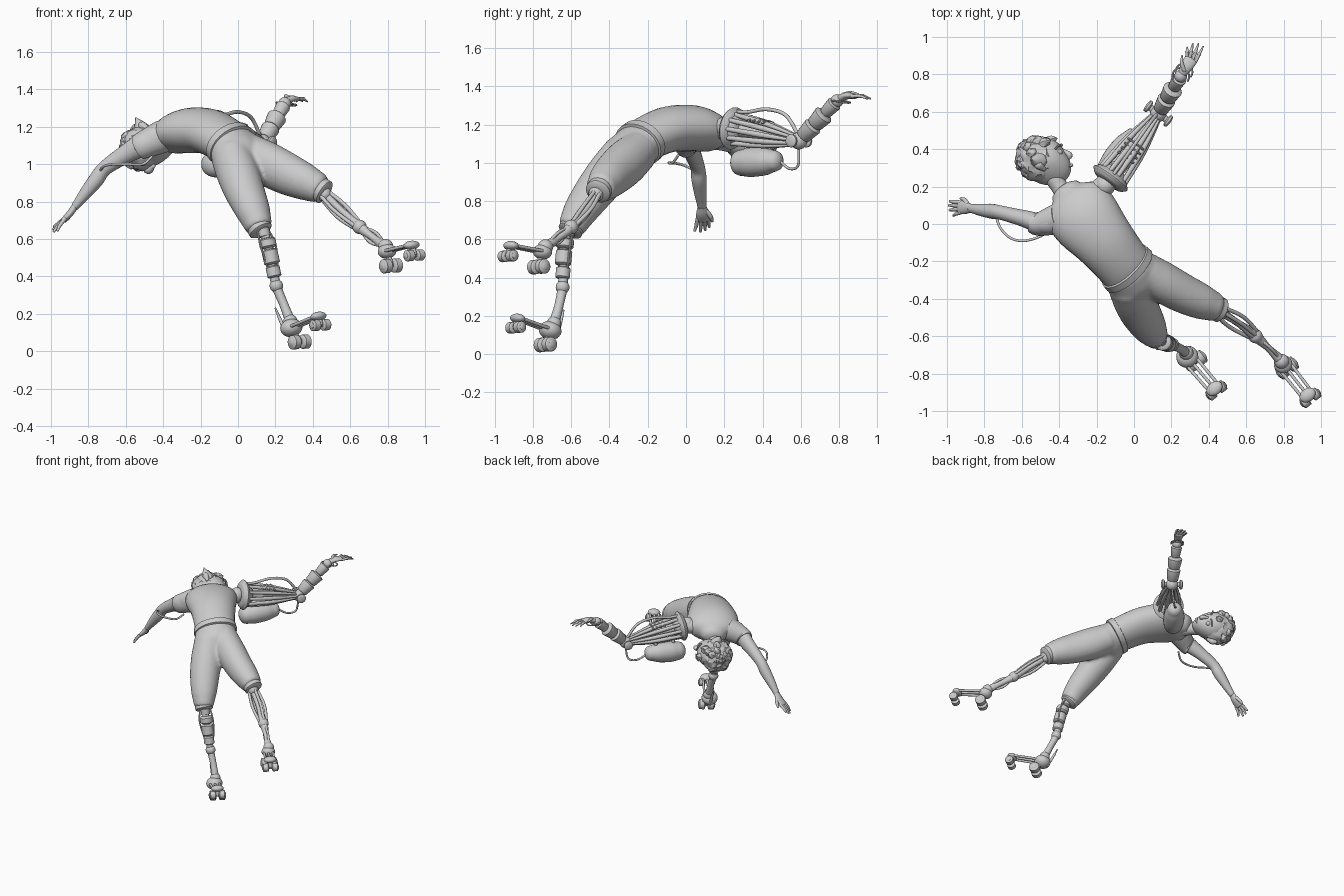
import bpy, bmesh, math, random
from mathutils import Vector as V, Matrix, noise

if "Cube" in bpy.data.objects:
    bpy.data.objects.remove(bpy.data.objects["Cube"])

random.seed(3)
LAT = V((.79, .61, .05)).normalized()      # body left-right direction


def make(name, bm, smooth=40):
    bmesh.ops.recalc_face_normals(bm, faces=bm.faces)
    me = bpy.data.meshes.new(name)
    bm.to_mesh(me)
    bm.free()
    ob = bpy.data.objects.new(name, me)
    bpy.context.collection.objects.link(ob)
    bpy.ops.object.select_all(action='DESELECT')
    ob.select_set(True)
    bpy.context.view_layer.objects.active = ob
    if smooth:
        bpy.ops.object.shade_smooth_by_angle(angle=math.radians(smooth))
    return ob


def add_loft(bm, rows, lat=LAT, n=20, sub=5, cap=.6):
    """Smooth skin through rows of (x, y, z, lateral radius, depth radius)."""
    P = [V(r) for r in rows]
    P = [2 * P[0] - P[1]] + P + [2 * P[-1] - P[-2]]
    P[0][3:5], P[-1][3:5] = P[1][3:5], P[-2][3:5]
    S = []
    for i in range(1, len(P) - 2):
        a, b, c, d = P[i - 1:i + 3]
        for k in range(sub):
            t = k / sub
            S.append(.5 * (2 * b + (c - a) * t + (2 * a - 5 * b + 4 * c - d) * t * t + (3 * b - a - 3 * c + d) * t ** 3))
    S.append(P[-2])
    C = [V(s[:3]) for s in S]
    L, rings = V(lat), []
    for i, s in enumerate(S):
        t = (C[min(i + 1, len(C) - 1)] - C[max(i - 1, 0)]).normalized()
        L = (L - t * L.dot(t)).normalized()
        N = t.cross(L)
        R = [(C[i], s[3], s[4])]
        if cap and i in (0, len(S) - 1):
            sg = -1 if i == 0 else 1
            E = [(C[i] + t * sg * cap * min(s[3], s[4]) * math.sin(q), s[3] * math.cos(q), s[4] * math.cos(q)) for q in (.5, 1, 1.4)]
            R = E[::-1] + R if i == 0 else R + E
        for c, a, b in R:
            rings.append([bm.verts.new(c + L * a * math.cos(u) + N * b * math.sin(u)) for u in [2 * math.pi * j / n for j in range(n)]])
    for r, s in zip(rings, rings[1:]):
        for j in range(n):
            bm.faces.new((r[j], r[(j + 1) % n], s[(j + 1) % n], s[j]))
    bm.faces.new(rings[0])
    bm.faces.new(rings[-1])


def loft(name, rows, **k):
    bm = bmesh.new()
    add_loft(bm, rows, **k)
    return make(name, bm)


def tube(name, pts, r, n=10, **k):
    rs = r if isinstance(r, (list, tuple)) else [r] * len(pts)
    return loft(name, [(*p, q, q) for p, q in zip(pts, rs)], lat=V((.31, .52, .8)), n=n, **k)


def rod(name, a, b, r1, r2=None, n=20):
    return tube(name, [a, b], [r1, r1 if r2 is None else r2], n=n, sub=1, cap=.25)


def ball(name, c, r, axes=None, seg=20):
    bm = bmesh.new()
    bmesh.ops.create_uvsphere(bm, u_segments=seg, v_segments=seg // 2 + 2, radius=1)
    r = V(r) if isinstance(r, (list, tuple)) else V((r, r, r))
    M = Matrix.Translation(V(c)) @ (axes or Matrix.Identity(4)) @ Matrix.Diagonal((*r, 1))
    bm.transform(M)
    return make(name, bm)


def frame(x, z):
    z = V(z).normalized()
    x = V(x)
    x = (x - z * x.dot(z)).normalized()
    return Matrix((x, z.cross(x), z)).transposed().to_4x4()


# torso, neck and belt
loft("torso", [(-.36, .17, 1.14, .09, .07), (-.325, .12, 1.155, .175, .10), (-.26, .03, 1.18, .19, .12),
               (-.16, -.09, 1.175, .165, .12), (-.07, -.2, 1.13, .15, .115), (-.02, -.26, 1.09, .15, .11)], n=28)
tube("neck", [(-.35, .12, 1.13), (-.39, .185, 1.11), (-.43, .25, 1.10)], [.065, .046, .05], n=18)
loft("belt", [(-.05, -.225, 1.115, .157, .125), (-.025, -.25, 1.095, .16, .125)], n=28, cap=.1)

# trousers: pelvis and both thighs fused
bm = bmesh.new()
add_loft(bm, [(-.03, -.245, 1.10, .15, .115), (.015, -.30, 1.04, .155, .12), (.05, -.34, .99, .11, .09)])
add_loft(bm, [(.05, -.25, 1.06, .105, .11), (.15, -.31, 1.005, .11, .12), (.26, -.37, .95, .105, .115), (.36, -.415, .905, .095, .10), (.435, -.445, .87, .078, .082)], cap=.4)
add_loft(bm, [(-.04, -.32, 1.05, .105, .115), (0, -.40, .95, .115, .115), (.035, -.475, .855, .11, .105), (.08, -.55, .75, .095, .09), (.11, -.595, .67, .075, .075)], cap=.4)
pants = make("trousers", bm, 0)
m = pants.modifiers.new("fuse", 'REMESH')
m.mode, m.voxel_size, m.use_smooth_shade = 'VOXEL', .012, True
m = pants.modifiers.new("soften", 'SMOOTH')
m.factor, m.iterations = .5, 6
tube("cuff_standing", [(.11, -.595, .665), (.122, -.605, .645)], .066, n=20, cap=.2)
tube("cuff_raised", [(.44, -.45, .865), (.462, -.46, .85)], .068, n=20, cap=.2)

# head: egg with a narrowed jaw, face turned towards the mechanical arm
HM = Matrix.Translation((-.48, .33, 1.09)) @ frame(V((.15, .05, -1)), (-.42, .9, 0))
face = HM.to_3x3().inverted() @ V((.9, .4, .12))
fs = 1 if face.y > 0 else -1               # local face side
bm = bmesh.new()
bmesh.ops.create_uvsphere(bm, u_segments=28, v_segments=18, radius=1)
for v in bm.verts:
    k = max(0, -v.co.z)
    v.co = V((v.co.x * .105 * (1 - .35 * k), v.co.y * .125 + fs * .035 * k, v.co.z * .14))
bm.transform(HM)
make("head", bm)
hl = lambda x, y, z: HM @ V((x, fs * y, z))
tube("nose", [hl(0, .115, .02), hl(0, .14, -.02), hl(0, .128, -.035)], [.008, .017, .012])
tube("lips", [hl(-.025, .115, -.075), hl(0, .128, -.076), hl(.025, .115, -.075)], [.004, .009, .004])
for s in (-1, 1):
    ball("eye", hl(s * .042, .103, .015), .018, seg=12)
    tube("brow", [hl(s * .02, .122, .042), hl(s * .045, .116, .048), hl(s * .07, .098, .04)], .006, n=8)
    tube("ear", [hl(s * .098, 0, -.035), hl(s * .118, -.015, 0), hl(s * .125, -.022, .025)], [.012, .024, .012])

# hair: lumpy cap plus tufts
bm = bmesh.new()
bmesh.ops.create_icosphere(bm, subdivisions=4, radius=1)
for v in bm.verts:
    c = v.co.copy()
    g = 1 + .10 * noise.noise(c * 4) + .05 * noise.noise(c * 9)
    v.co = V((c.x * .118, fs * (c.y * .115 - .025), c.z * .125 + .03)) * g
bm.transform(HM)
make("hair_cap", bm, 30)
for i in range(26):
    a, h = random.uniform(0, 2 * math.pi), random.uniform(.0, .95)
    d = V((math.cos(a) * math.sqrt(1 - h * h), math.sin(a) * math.sqrt(1 - h * h), h))
    if d.y > .55 and h < .5:
        d.y = -d.y
    b = V((d.x * .10, d.y * .10 - .02, d.z * .105 + .03))
    e = b + d * .035 + V((0, .02, -.015))
    tube("hair_tuft", [hl(*b), hl(*((b + e) / 2 + d * .008)), hl(*e)], [.035, .024, .004], n=6, sub=2)
tube("hair_peak", [hl(-.09, -.01, .02), hl(-.13, -.02, .03), hl(-.165, -.03, .04)], [.05, .028, .004], n=8)

# natural arm with spread hand
loft("natural_arm", [(-.37, .04, 1.165, .085, .085), (-.47, .0, 1.125, .06, .072), (-.59, .03, 1.06, .045, .052), (-.71, .06, .98, .038, .04),
                     (-.76, .068, .915, .04, .041), (-.82, .075, .84, .032, .032), (-.87, .083, .775, .024, .022)], lat=V((0, 1, 0)))
loft("sleeve", [(-.40, .03, 1.15, .083, .088), (-.50, .0, 1.105, .064, .074), (-.53, .008, 1.09, .062, .07)], lat=V((0, 1, 0)), cap=.1)
loft("palm", [(-.868, .083, .78, .022, .018), (-.90, .087, .735, .034, .018), (-.935, .09, .70, .036, .014)], lat=V((0, 1, 0)))
for y0, y1, x1, z1 in ((.062, .045, -.965, .645), (.08, .075, -.985, .64), (.098, .10, -.99, .65), (.115, .122, -.985, .665)):
    tube("finger", [(-.925, y0, .71), ((x1 - .93) / 2 - .005, (y0 + y1) / 2, (z1 + .70) / 2), (x1, y1, z1)], [.011, .01, .007])
tube("thumb", [(-.89, .105, .75), (-.905, .128, .72), (-.925, .137, .695)], [.013, .012, .008])
tube("arm_cable", [(-.74, .05, .96), (-.715, -.02, .99), (-.66, -.075, 1.0), (-.59, -.09, 1.0), (-.51, -.07, 1.0), (-.46, -.04, 1.04)], .007)

# mechanical shoulder and upper arm strands
S, E = V((-.125, .245, 1.18)), V((.13, .59, 1.115))
D = (E - S).normalized()
A = D.cross(V((0, 0, 1))).normalized()
B = A.cross(D)
rod("shoulder_joint", (-.22, .15, 1.17), S, .06, .05)
ball("shoulder_ball", S - D * .05, .055)
tube("shoulder_disc", [S - D * .02, S, S + D * .02], [.095, .112, .095], n=32, cap=.15)
rod("shoulder_plate", S + D * .02, S + D * .045, .085, .07, n=32)
for i in range(10):
    q = 2 * math.pi * i / 10
    o = A * math.cos(q) + B * math.sin(q)
    tube("arm_strand", [S + o * .082, S.lerp(E, .5) + o * .06, E + o * .022], [.012, .015, .007])
rod("arm_core", S, E, .04, .02)
for i in range(4):
    p = S + D * (.13 + .03 * i) + B * .062
    tube("arm_clip", [p - A * .05, p + B * .01, p + A * .05], .006, n=8)
tube("canister", [(-.135, .285, 1.0), (-.095, .34, 1.003), (-.04, .415, 1.008), (.0, .465, 1.01)], [.068, .077, .072, .055], n=24, cap=.7)
for p in ((-.11, .32), (-.03, .43)):
    rod("canister_bracket", (*p, 1.05), (*p, 1.14), .014)
tube("upper_hose", [S + B * .09, (-.07, .32, 1.265), (.0, .42, 1.28), (.07, .52, 1.25), (.12, .585, 1.15)], .01)
tube("lower_hose", [(.01, .49, 1.01), (.06, .54, .97), (.11, .585, .985), (.13, .59, 1.08)], .007)

# mechanical elbow, forearm and hand
ball("elbow_ball", E, .045)
rod("elbow_axle", E - A * .07, E + A * .07, .018)
for s in (-1, 1):
    rod("elbow_cap", E + A * s * .06, E + A * s * .072, .034)
W = V((.25, .79, 1.325))
rod("forearm_core", E, W, .028, .022)
for a, b, r in ((.12, .36, .05), (.42, .64, .053), (.70, .92, .04)):
    rod("forearm_cuff", E.lerp(W, a), E.lerp(W, b), r * .82, r)
ball("wrist", W, .034)
bm = bmesh.new()
for k in range(2):
    tube("wrist_ring", [W + A * (.045 * math.cos(q)) + D * (.03 * k) + D * (.045 * math.sin(q)) for q in [i * .45 for i in range(12)]], .005, n=8, sub=2)
bm.free()
loft("mech_palm", [(.25, .79, 1.33, .02, .02), (.28, .84, 1.35, .032, .018), (.305, .88, 1.348, .036, .014)], lat=A)
for i, t in enumerate(((.285, .945), (.315, .965), (.345, .965), (.37, .95))):
    k = V((.305, .88, 1.348)) + A * (-.027 + .018 * i)
    e = V((*t, 1.335))
    tube("mech_finger", [k, k.lerp(e, .5) + V((0, 0, .008)), e], [.009, .009, .004])
    ball("mech_knuckle", k.lerp(e, .5) + V((0, 0, .008)), .011, seg=10)
tube("mech_thumb", [(.27, .82, 1.355), (.255, .86, 1.365), (.257, .90, 1.36)], [.012, .01, .005])


# skate feet: heel pod, rods to a flat toe pod, paired wheels
def foot(side, heel, toe, hw, tw, r):
    heel, toe = V(heel), V(toe)
    f = (toe - heel).normalized()
    ax = frame(LAT, LAT.cross(f) if LAT.cross(f).z > 0 else f.cross(LAT))
    ball(side + "_heel_pod", heel, (r, r, r * .8), ax)
    ball(side + "_toe_pod", toe, (.047, .036, .024), ax)
    for k in (-1, 0, 1):
        tube(side + "_foot_rod", [heel + LAT * k * .034, toe + LAT * k * .03], .009)
    for c, w, q in ((heel, V(hw), .038), (toe, V(tw), .03)):
        rod(side + "_wheel_strut", c, w, .016)
        rod(side + "_axle", w - LAT * .04, w + LAT * .04, .011)
        for s in (-1, 1):
            p = w + LAT * s * .034
            rod(side + "_wheel", p - LAT * .017, p + LAT * .017, q, n=24)
            rod(side + "_wheel_hub", p + LAT * s * .014, p + LAT * s * .025, q * .55)


foot("standing", (.285, -.71, .125), (.43, -.88, .187), (.33, -.735, .05), (.44, -.89, .14), .06)
foot("raised", (.797, -.75, .535), (.928, -.915, .567), (.818, -.77, .457), (.943, -.93, .513), .05)

# standing shin: stacked collars
K = [V(p) for p in ((.12, -.60, .68), (.16, -.635, .57), (.185, -.64, .45), (.205, -.645, .35), (.245, -.665, .25), (.28, -.69, .16))]
tube("standing_shin", K, [.03, .024, .024, .026, .024, .028], n=16)
for p, d, r in (((.137, -.615, .635), .02, .034), ((.158, -.632, .578), .018, .046), ((.175, -.64, .505), .033, .043), ((.19, -.643, .425), .024, .038)):
    ax = V((.022, -.01, -.1)).normalized() * d
    rod("shin_collar", V(p) - ax, V(p) + ax, r)
ball("shin_knob", K[3], .036)
ball("ankle_knob", K[5], .038)
tube("heel_spur", [(.2, -.64, .23), (.225, -.655, .17), (.262, -.68, .09)], [.005, .009, .012])
for s in (-1, 1):
    tube("shin_wire", [K[0] + LAT * s * .03, K[1] + LAT * s * .05, K[2] + LAT * s * .035], .006, n=8)

# raised shin: bowed tubes between knobs
Q = [V(p) for p in ((.44, -.455, .86), (.55, -.525, .755), (.65, -.60, .665), (.72, -.665, .61), (.79, -.735, .56))]
tube("raised_shin", Q, [.028, .018, .03, .019, .03], n=16)
ball("raised_knee", Q[0].lerp(Q[1], .2), .04)
ball("raised_shin_knob", Q[2], .038)
ball("raised_ankle", Q[4], .04)
U = V((.5, -.1, .8)).normalized()
for o in (LAT * .045, LAT * -.045, U * .035, U * -.04):
    tube("shin_bow", [Q[0] + o * .6, Q[1] + o, Q[2] + o * .5], .011)
for s in (-1, 1):
    tube("ankle_bow", [Q[2], Q[3] + U * s * .03, Q[4]], .009)
